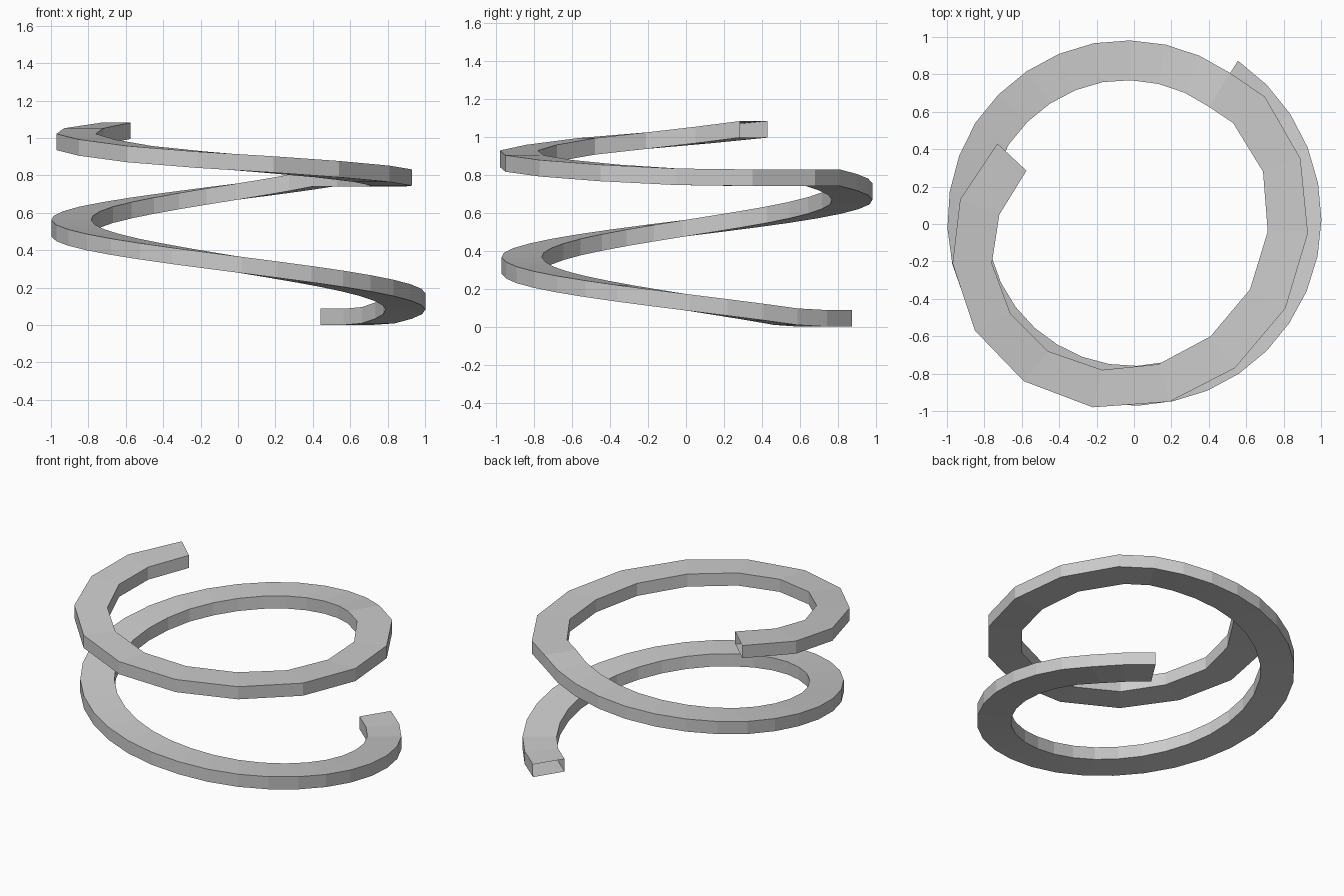
import bpy
import math

THICK = 0.087
WIDTH = 0.213
STEPS = 32

# cross-sections: outer (x, y), inner (x, y), underside z
sections = []

# lower turn: fine steps, clockwise, radius drifting slightly (one value per 45 degrees)
radii = [1.035, 1.008, 0.985, 0.97, 0.977, 0.995, 1.006, 0.99, 0.957]
for k in range(STEPS + 1):
    i = min(k // 4, len(radii) - 2)
    f = k / 4 - i
    r = radii[i] * (1 - f) + radii[i + 1] * f
    a = math.radians(57.5 - 360 * k / STEPS)
    c, s = math.cos(a), math.sin(a)
    z = max(0.0, -0.04 + 0.0244 * k)
    sections.append((r * c, r * s, (r - WIDTH) * c, (r - WIDTH) * s, z))

# upper turn: coarse facets
sections += [
    (0.70, 0.68, 0.53, 0.54, 0.74),
    (0.89, 0.35, 0.69, 0.28, 0.74),
    (0.93, -0.05, 0.715, -0.04, 0.745),
    (0.81, -0.45, 0.62, -0.35, 0.765),
    (0.54, -0.77, 0.41, -0.60, 0.79),
    (0.19, -0.95, 0.13, -0.75, 0.815),
    (-0.22, -0.98, -0.17, -0.78, 0.84),
    (-0.59, -0.84, -0.46, -0.68, 0.87),
    (-0.85, -0.57, -0.66, -0.48, 0.905),
    (-0.97, -0.21, -0.76, -0.21, 0.935),
    (-0.93, 0.13, -0.72, 0.05, 0.965),
    (-0.73, 0.43, -0.575, 0.285, 0.995),
]

# skin the rectangular tube, ends left open
verts, faces = [], []
for ox, oy, ix, iy, z in sections:
    verts += [(ox, oy, z), (ox, oy, z + THICK), (ix, iy, z + THICK), (ix, iy, z)]
for n in range(len(sections) - 1):
    for j in range(4):
        a, b = 4 * n + j, 4 * n + (j + 1) % 4
        faces.append((a, a + 4, b + 4, b))

mesh = bpy.data.meshes.new("spiral_band")
mesh.from_pydata(verts, [], [f[::-1] for f in faces])
mesh.update()
band = bpy.data.objects.new("spiral_band", mesh)
bpy.context.collection.objects.link(band)
